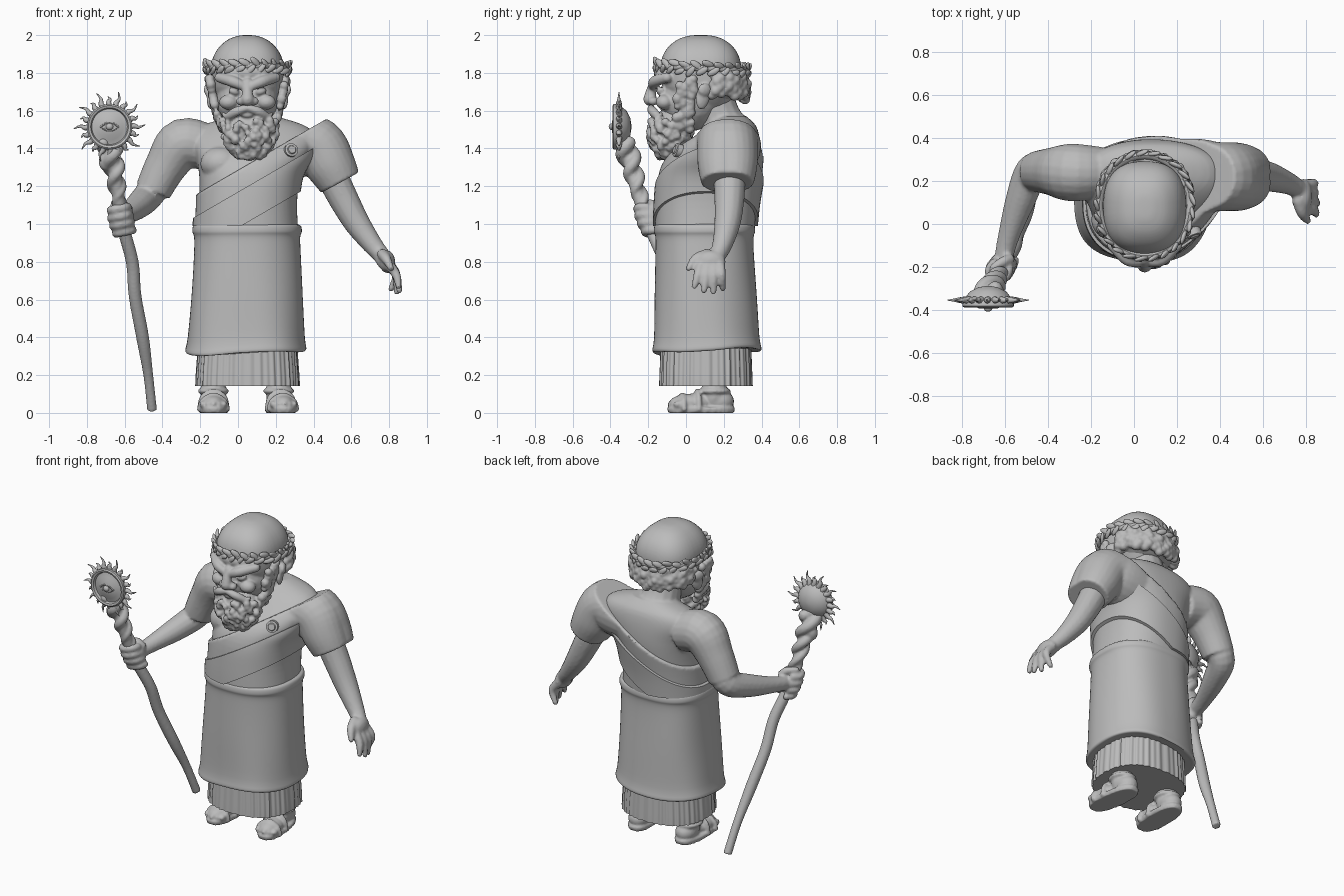
import bpy, bmesh, math, random
from mathutils import Vector, Matrix, Euler

if "Cube" in bpy.data.objects:
    bpy.data.objects.remove(bpy.data.objects["Cube"])

random.seed(4)
TAU = 2 * math.pi
stone = bpy.data.materials.new("grey_stone")
stone.diffuse_color = (0.5, 0.5, 0.5, 1)
stone.use_nodes = True
stone.node_tree.nodes["Principled BSDF"].inputs["Base Color"].default_value = stone.diffuse_color


def finish(bm, name, voxel=None, smooth=2):
    """Turn a bmesh into an object; voxel fuses overlapping pieces."""
    bmesh.ops.recalc_face_normals(bm, faces=bm.faces)
    me = bpy.data.meshes.new(name)
    bm.to_mesh(me)
    bm.free()
    me.materials.append(stone)
    for p in me.polygons:
        p.use_smooth = True
    ob = bpy.data.objects.new(name, me)
    bpy.context.collection.objects.link(ob)
    if voxel:
        m = ob.modifiers.new("fuse", 'REMESH')
        m.mode, m.voxel_size, m.use_smooth_shade = 'VOXEL', voxel, True
        s = ob.modifiers.new("soften", 'SMOOTH')
        s.factor, s.iterations = 0.5, smooth
    else:
        me.set_sharp_from_angle(angle=math.radians(45))
    return ob


def blob(bm, c, r, rot=(0, 0, 0), sub=3):
    r = (r, r, r) if isinstance(r, (int, float)) else r
    m = Matrix.Translation(c) @ Euler(rot).to_matrix().to_4x4() @ Matrix.Diagonal((*r, 1))
    bmesh.ops.create_icosphere(bm, subdivisions=sub, radius=1, matrix=m)


def skin_rings(bm, rings):
    vs = [[bm.verts.new(p) for p in r] for r in rings]
    n = len(vs[0])
    for a, b in zip(vs, vs[1:]):
        for i in range(n):
            bm.faces.new((a[i], a[(i + 1) % n], b[(i + 1) % n], b[i]))
    bm.faces.new(vs[0][::-1])
    bm.faces.new(vs[-1])


def spline(rows, steps):
    """Catmull-Rom through rows of numbers."""
    rows = [Vector(r) for r in rows]
    out = []
    for i in range(len(rows) - 1):
        a, b, c, d = rows[max(i - 1, 0)], rows[i], rows[i + 1], rows[min(i + 2, len(rows) - 1)]
        for k in range(steps):
            t = k / steps
            out.append(0.5 * (2 * b + (c - a) * t + (2 * a - 5 * b + 4 * c - d) * t * t
                              + (3 * b - a - 3 * c + d) * t ** 3))
    return out + [rows[-1]]


def tube(bm, pts, seg=14, steps=5, round_ends=True):
    """Tapered limb through (x, y, z, radius) points."""
    ps = spline(pts, steps)
    pos = [Vector(p[:3]) for p in ps]
    n, rings = None, []
    for i, p in enumerate(pos):
        d = (pos[min(i + 1, len(pos) - 1)] - pos[max(i - 1, 0)]).normalized()
        n = d.orthogonal() if n is None else n - d * n.dot(d)
        n.normalize()
        b = d.cross(n)
        rings.append([p + ps[i][3] * (n * math.cos(TAU * k / seg) + b * math.sin(TAU * k / seg))
                      for k in range(seg)])
    skin_rings(bm, rings)
    if round_ends:
        for q in (pts[0], pts[-1]):
            blob(bm, q[:3], q[3], sub=2)


def loft(bm, rows, seg=64, steps=4, power=2.0, off=0, warp=None, mat=None):
    """Stacked rounded sections (z, cx, cy, rx, ry); warp(angle, z) -> (scale, dz)."""
    rings = []
    for z, cx, cy, rx, ry in spline(rows, steps):
        ring = []
        for k in range(seg):
            a = TAU * k / seg
            c, s = math.cos(a), math.sin(a)
            f, dz = warp(a, z) if warp else (1, 0)
            p = Vector((cx + (rx + off) * f * math.copysign(abs(c) ** (2 / power), c),
                        cy + (ry + off) * f * math.copysign(abs(s) ** (2 / power), s), z + dz))
            ring.append(mat @ p if mat else p)
        rings.append(ring)
    skin_rings(bm, rings)


def cut(bm, co, no):
    """Trim everything on the normal side and close the hole."""
    bmesh.ops.bisect_plane(bm, geom=bm.verts[:] + bm.edges[:] + bm.faces[:],
                           plane_co=co, plane_no=no, clear_outer=True)
    bmesh.ops.holes_fill(bm, edges=[e for e in bm.edges if e.is_boundary], sides=0)


TORSO = [(0.95, .045, .10, .255, .245), (1.1, .045, .11, .25, .25), (1.25, .055, .13, .26, .255),
         (1.35, .075, .16, .295, .235), (1.45, .085, .21, .33, .18),
         (1.52, .085, .24, .27, .13), (1.57, .08, .25, .12, .07)]

# bare body: torso, neck, arms and hands fused together
bm = bmesh.new()
loft(bm, TORSO, power=2.3)
tube(bm, [(.06, .23, 1.46, .14), (.05, .18, 1.56, .115), (.05, .14, 1.68, .11)])
blob(bm, (-.09, .02, 1.32), (.11, .1, .09))
tube(bm, [(-.15, .24, 1.4, .12), (-.29, .24, 1.425, .135), (-.38, .245, 1.31, .112), (-.45, .245, 1.175, .096)],
     20, round_ends=False)
tube(bm, [(-.41, .25, 1.24, .082), (-.475, .245, 1.15, .08), (-.53, .11, 1.095, .07),
          (-.585, -.06, 1.05, .05), (-.61, -.17, 1.03, .043)])
blob(bm, (-.59, -.185, 1.025), (.04, .05, .075))
for i in range(4):
    z, k = .955 + .041 * i, (.01, .002, 0, .006)[i]
    x, y = -.042 * (i - 1.5) * .2, -.041 * (i - 1.5) * .3
    tube(bm, [(x - .57, y - .19, z + .012, .023), (x - .588, y - .235 + k, z + .01, .024),
              (x - .64, y - .243 + k, z, .024), (x - .668 + k, y - .2, z - .006, .023),
              (x - .64, y - .16, z - .004, .02)], 10, 4)
tube(bm, [(-.58, -.165, 1.08, .025), (-.61, -.175, 1.105, .024), (-.655, -.205, 1.11, .02)], 10)
tube(bm, [(.5, .23, 1.25, .085), (.555, .23, 1.14, .08), (.627, .22, 1.01, .07),
          (.705, .195, .9, .055), (.755, .17, .84, .046), (.78, .145, .805, .048)])
blob(bm, (.79, .13, .8), (.042, .08, .06))
for y0, y1, x1, z1 in ((.08, .045, .85, .67), (.115, .095, .855, .645), (.148, .145, .84, .64), (.18, .195, .81, .655)):
    tube(bm, [(.795, y0, .79, .028), (.838, (y0 + y1) / 2, .73, .024), (x1, y1, z1, .016)], 10)
tube(bm, [(.765, .11, .84, .03), (.785, .05, .815, .026), (.81, .015, .765, .017)], 10)
finish(bm, "body", .01)

# draped tunic, trimmed along the shoulder-to-hip diagonal
DIAG = Vector((-.58, 0, 1)).normalized()
bm = bmesh.new()
loft(bm, [(r[0] + .02, *r[1:]) for r in TORSO], power=2.3, off=.018)
for dy in (-.025, .025):
    tube(bm, [(.18, .21, 1.4, .185), (.32, .22, 1.42, .176), (.425, .22 + dy / 2, 1.41, .15),
              (.49, .22 + dy, 1.31, .134), (.54, .22 + dy, 1.22, .114)], 24, round_ends=False)
cut(bm, (0, 0, 1.285), DIAG)
finish(bm, "tunic", .01, 1)

# sash band across chest and back
bm = bmesh.new()
loft(bm, TORSO, power=2.3, off=.032)
cut(bm, (0, 0, 1.17), DIAG)
cut(bm, (0, 0, .98), -DIAG)
cut(bm, (0, 0, .99), Vector((0, 0, -1)))
finish(bm, "sash")

# round brooch on the chest
bm = bmesh.new()
loft(bm, [(-.03, 0, 0, .036, .036), (.012, 0, 0, .036, .036), (.014, 0, 0, .024, .024), (.02, 0, 0, .02, .02)],
     20, 1, mat=Matrix.Translation((.28, -.045, 1.39)) @ Euler((math.radians(75), 0, .35)).to_matrix().to_4x4())
finish(bm, "brooch")


# wrapped outer skirt with soft folds and slanting hem
def folds(a, z):
    k = max(0, min(1, (1.0 - z) / .65))
    return 1 + .012 * k * math.sin(5 * a + 3 * z) + .008 * math.sin(3 * a - 6 * z), \
        k * (.014 * math.cos(a - .77) + .008 * math.cos(3 * a - 2.3))


bm = bmesh.new()
loft(bm, [(.325, .04, .105, .29, .265), (.33, .04, .108, .32, .288), (.4, .042, .107, .31, .278),
          (.62, .045, .103, .294, .27), (.85, .047, .1, .282, .26), (.93, .047, .1, .281, .26),
          (.96, .047, .1, .29, .268), (.99, .047, .1, .285, .264), (1.0, .047, .1, .265, .25)],
     96, 4, 2.4, warp=folds)
finish(bm, "outer_skirt")

# pleated under skirt
bm = bmesh.new()
loft(bm, [(.142, .05, .105, .272, .245), (.2, .05, .105, .27, .243), (.4, .05, .105, .255, .235)], 240, 3, 2.4,
     warp=lambda a, z: (1 + .013 * math.sin(44 * a) + .008 * math.sin(27 * a + 1), 0))
finish(bm, "pleated_skirt")

# sandalled feet, the left one turned out slightly
for x, side, turn in ((-.13, "right", 0), (.225, "left", .13)):
    bm = bmesh.new()
    loft(bm, [(0, x, .08, .074, .175), (.025, x, .08, .078, .18), (.03, x, .08, .075, .175)], 32, 1, 2.5)
    blob(bm, (x, .03, .052), (.068, .12, .05))
    blob(bm, (x, .18, .062), (.064, .075, .06))
    tube(bm, [(x, .15, .075, .066), (x, .15, .13, .066), (x, .15, .22, .066)])
    for i in range(5):
        blob(bm, (x + (i - 2) * .028, -.07 + abs(i - 2) * .012, .045), (.017, .03, .02), sub=2)
    for y, h in ((-.02, .095), (.06, .115)):
        tube(bm, [(x - .074, y, .02, .014), (x - .058, y, h - .03, .014), (x, y, h, .014),
                  (x + .058, y, h - .03, .014), (x + .074, y, .02, .014)], 8)
    tube(bm, [(x + .07 * math.cos(TAU * i / 12), .15 + .075 * math.sin(TAU * i / 12), .115, .013)
              for i in range(13)], 8, 2)
    bmesh.ops.rotate(bm, verts=bm.verts, cent=(x, .08, 0), matrix=Matrix.Rotation(turn, 3, 'Z'))
    finish(bm, side + "_foot", .008)

# head with heavy brow, nose, cheeks and ears
CX = .05
bm = bmesh.new()
loft(bm, [(1.6, CX, .09, .1, .12), (1.7, CX, .08, .18, .19), (1.8, CX, .078, .193, .213), (1.87, CX, .078, .186, .208),
          (1.93, CX, .078, .155, .178), (1.975, CX, .078, .105, .125), (1.996, CX, .078, .05, .065),
          (2.0, CX, .078, .01, .015)], 48, 4, 2.5)
blob(bm, (CX, .02, 1.66), (.168, .165, .17))
blob(bm, (CX, -.12, 1.8), (.11, .05, .05))
tube(bm, [(CX, -.165, 1.75, .026), (CX, -.185, 1.7, .028), (CX, -.19, 1.66, .037)])
for s in (-1, 1):
    tube(bm, [(CX + s * .018, -.175, 1.728, .024), (CX + s * .08, -.165, 1.755, .03), (CX + s * .15, -.1, 1.775, .026)])
    blob(bm, (CX + s * .07, -.132, 1.702), (.032, .025, .02), (0, -s * .3, 0))
    blob(bm, (CX + s * .034, -.175, 1.65), (.026, .028, .023))
    blob(bm, (CX + s * .1, -.115, 1.645), (.05, .045, .04))
    blob(bm, (CX + s * .19, .09, 1.675), (.022, .04, .07), (-.2, 0, s * .4))
    blob(bm, (CX + s * .205, .1, 1.71), (.02, .04, .035), (0, 0, s * .5))
finish(bm, "head", .0075)

# curly beard, lip and moustache
bm = bmesh.new()
blob(bm, (CX + .01, -.075, 1.5), (.135, .105, .12))
blob(bm, (CX + .01, -.105, 1.42), (.09, .07, .085))
blob(bm, (CX, -.165, 1.575), (.035, .022, .012))
for i in range(130):
    t = (i + .5) / 130
    a = i * 2.4 + random.uniform(-.3, .3)
    z = 1.35 + .2 * t
    w = .055 + .085 * math.sin(min(t * 1.5, 1) * math.pi / 2)
    blob(bm, (CX + .01 + w * math.cos(a), -.095 + .015 * t + (w * .78) * math.sin(a), z),
         random.uniform(.016, .024), sub=2)
for s in (-1, 1):
    tube(bm, [(CX + s * .01, -.185, 1.612, .02), (CX + s * .06, -.175, 1.595, .025),
              (CX + s * .105, -.145, 1.57, .02), (CX + s * .13, -.13, 1.585, .008)], 10)
    for i in range(40):
        z = 1.5 + .27 * (i + .5) / 40
        k = (z - 1.5) / .27
        blob(bm, (CX + s * (.125 + .075 * k ** .6), random.uniform(-.06, .03) + .02 * k, z),
             random.uniform(.02, .028), sub=2)
finish(bm, "beard", .0075, 1)

# curly hair round the sides and back, below the wreath
bm = bmesh.new()
blob(bm, (CX, .165, 1.72), (.19, .15, .08))
for i in range(95):
    a = -.05 + (math.pi + .1) * ((i * .618034) % 1)
    t = (i + .5) / 95
    low = math.sin((.25 + .6 * t) * math.pi) + random.uniform(-.15, .2)
    blob(bm, (CX + (.155 + .045 * low) * math.cos(a), .145 + (.13 + .045 * low) * math.sin(a),
              1.65 + .14 * t + .035 * abs(math.cos(a))), random.uniform(.023, .03), sub=2)
finish(bm, "hair", .008, 1)

# leafy wreath
bm = bmesh.new()


def ring_at(a, grow=0):
    return Vector((CX + (.212 + grow) * math.cos(a), .085 + (.235 + grow) * math.sin(a), 1.825 - .012 * math.sin(a)))


tube(bm, [(*ring_at(TAU * i / 24), .018) for i in range(25)], 8, 3)
for i in range(50):
    a = TAU * i / 50
    up = 1 if i % 2 else -1
    blob(bm, ring_at(a, .012) + Vector((0, 0, up * random.uniform(.012, .024))), (.038, .011, .018),
         (random.uniform(-.4, .4), up * random.uniform(.2, .8), a + math.pi / 2 + .3 * up), 2)
finish(bm, "wreath")

# crooked staff shaft with entwined upper roots
bm = bmesh.new()
SHAFT = [(.0, -.455), (.2, -.475), (.4, -.505), (.62, -.545), (.8, -.56), (1.0, -.612), (1.2, -.64), (1.46, -.68)]


def shaft_y(z):
    return -.2 - (z - 1) * (.42 if z < 1 else .29)


tube(bm, [(x, shaft_y(z) + .008 * math.sin(9 * z), z + .015 * (z == 0), .026 + .008 * (z > .3)) for z, x in SHAFT],
     round_ends=False)
for ph, turns in ((0, 1.6), (math.pi, 1.6)):
    pts = []
    for i in range(15):
        t = i / 14
        z = 1.1 + .33 * t
        a = ph + TAU * turns * t
        r = .022 + .018 * t
        pts.append((-.625 - .055 * t + r * math.cos(a), shaft_y(z) + r * math.sin(a), z, .02 + .016 * t))
    tube(bm, pts, 10, 3)
blob(bm, (-.69, -.3, 1.34), (.045, .04, .06), (0, .4, 0))
finish(bm, "staff", .008, 1)

# sun disc with rays and central eye
bm = bmesh.new()
SUN = Vector((-.68, -.355, 1.515))
prof = [(-.066, .01), (-.06, .045), (-.04, .085), (-.01, .108), (.01, .12), (.028, .12), (.034, .112),
        (.03, .1), (.016, .094), (.022, .07), (.034, .045), (.038, .01)]
loft(bm, [(h, 0, 0, r, r) for h, r in prof], 40, 1,
     mat=Matrix.Translation(SUN) @ Matrix.Rotation(math.pi / 2, 4, 'X'))
blob(bm, SUN + Vector((0, -.038, 0)), (.02, .016, .018))
for s in (-1, 1):
    tube(bm, [(SUN.x + u * .045, SUN.y - .032, SUN.z + s * .022 * (1 - u * u), .006) for u in (-1, -.5, 0, .5, 1)], 8)
for i in range(20):
    a = TAU * i / 20
    L = .19 if i % 2 == 0 else .16
    pts = []
    for r, bend, w in ((.1, 0, .018), (.13, .04, .014), (.155 if L > .17 else .145, -.02, .008), (L, .06, .002)):
        pts.append((SUN.x + r * math.cos(a + bend), SUN.y, SUN.z + r * math.sin(a + bend), w))
    tube(bm, pts, 8, 3, False)
finish(bm, "sun_disc")
